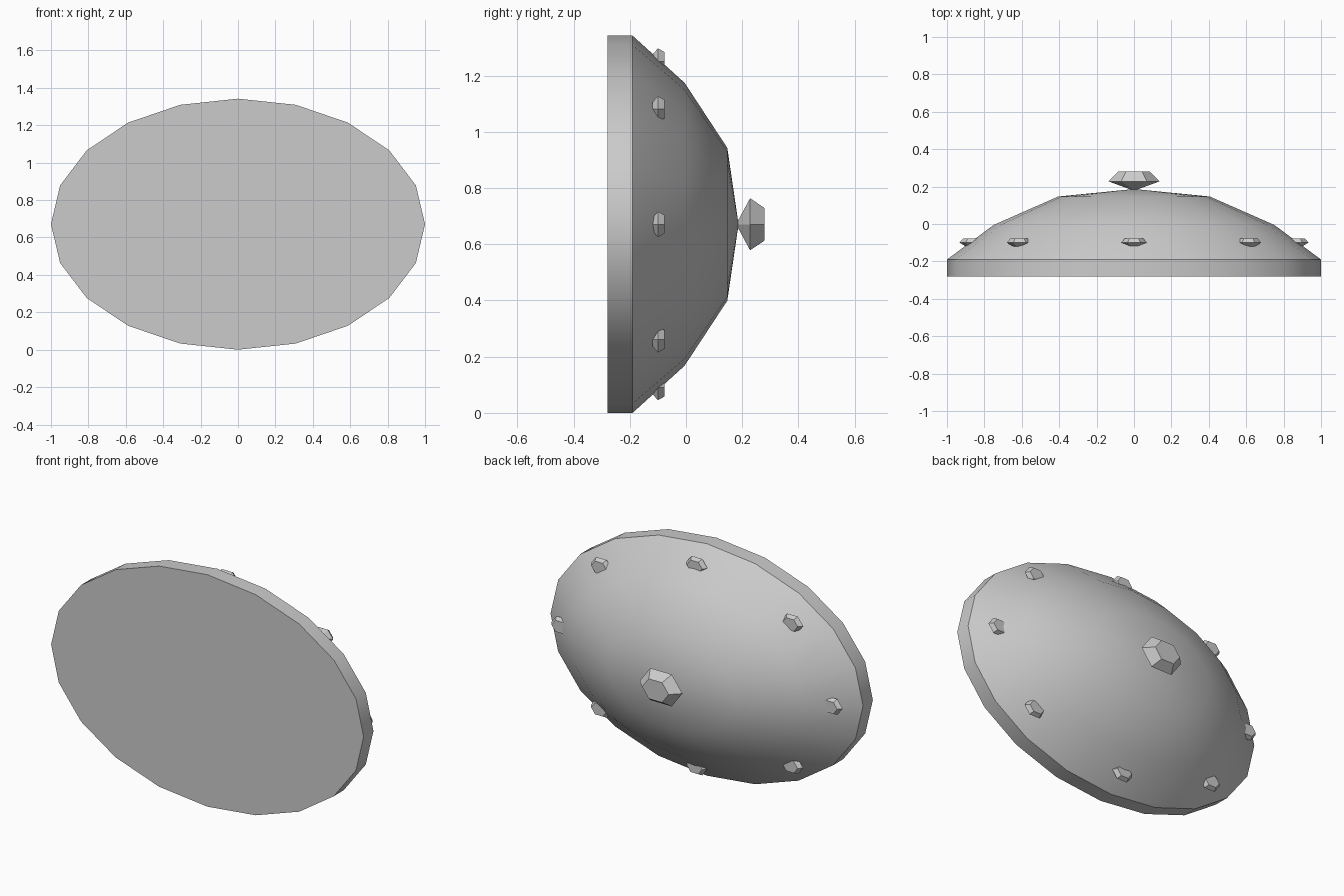
import bpy
import bmesh
import math

cube = bpy.data.objects.get("Cube")
if cube:
    bpy.data.objects.remove(cube)

grey = bpy.data.materials.new("plain_grey")
grey.use_nodes = True
colour = (0.6, 0.6, 0.6, 1)
grey.diffuse_color = colour
grey.node_tree.nodes["Principled BSDF"].inputs["Base Color"].default_value = colour

MID_Z = 0.671


def turned(name, profile, sides, half_w, half_h, x=0, z=MID_Z, smooth=None):
    """Oval lathe along y: profile holds (radius factor, y) pairs."""
    bm = bmesh.new()
    rings = []
    for r, y in profile:
        if r == 0:
            rings.append([bm.verts.new((0, y, 0))] * sides)
            continue
        angles = [math.tau * i / sides for i in range(sides)]
        rings.append([bm.verts.new((r * half_w * math.cos(a), y,
                                    r * half_h * math.sin(a))) for a in angles])
    for lower, upper in zip(rings, rings[1:]):
        for i in range(sides):
            j = (i + 1) % sides
            corners = [lower[i], lower[j], upper[j], upper[i]]
            bm.faces.new(list(dict.fromkeys(corners)))
    for ring in (rings[0], rings[-1]):
        if ring[0] != ring[1]:
            bm.faces.new(ring)
    bmesh.ops.recalc_face_normals(bm, faces=bm.faces[:])
    mesh = bpy.data.meshes.new(name)
    bm.to_mesh(mesh)
    bm.free()
    mesh.materials.append(grey)
    obj = bpy.data.objects.new(name, mesh)
    obj.location = (x, 0, z)
    bpy.context.collection.objects.link(obj)
    if smooth:
        bpy.ops.object.select_all(action='DESELECT')
        obj.select_set(True)
        bpy.context.view_layer.objects.active = obj
        bpy.ops.object.shade_smooth_by_angle(angle=math.radians(smooth))
    return obj


# Flat oval plate and the faceted-outline dome behind it
turned("rim_plate", [(1, -0.28), (1, -0.19)], 20, 1, MID_Z, smooth=30)
turned("dome", [(1, -0.19), (0.75, -0.005), (0.405, 0.147), (0, 0.187)],
       20, 1, MID_Z, smooth=50)

# Central knob
turned("centre_knob", [(0, 0.178), (1, 0.228), (0.62, 0.28)], 6, 0.137, 0.107)

# Ring of eight small studs
for i in range(8):
    a = math.tau * i / 8
    turned(f"stud_{i + 1}", [(0.5, -0.12), (1, -0.1), (0.72, -0.077)], 6,
           0.068, 0.053, 0.865 * math.cos(a), MID_Z + 0.58 * math.sin(a))
